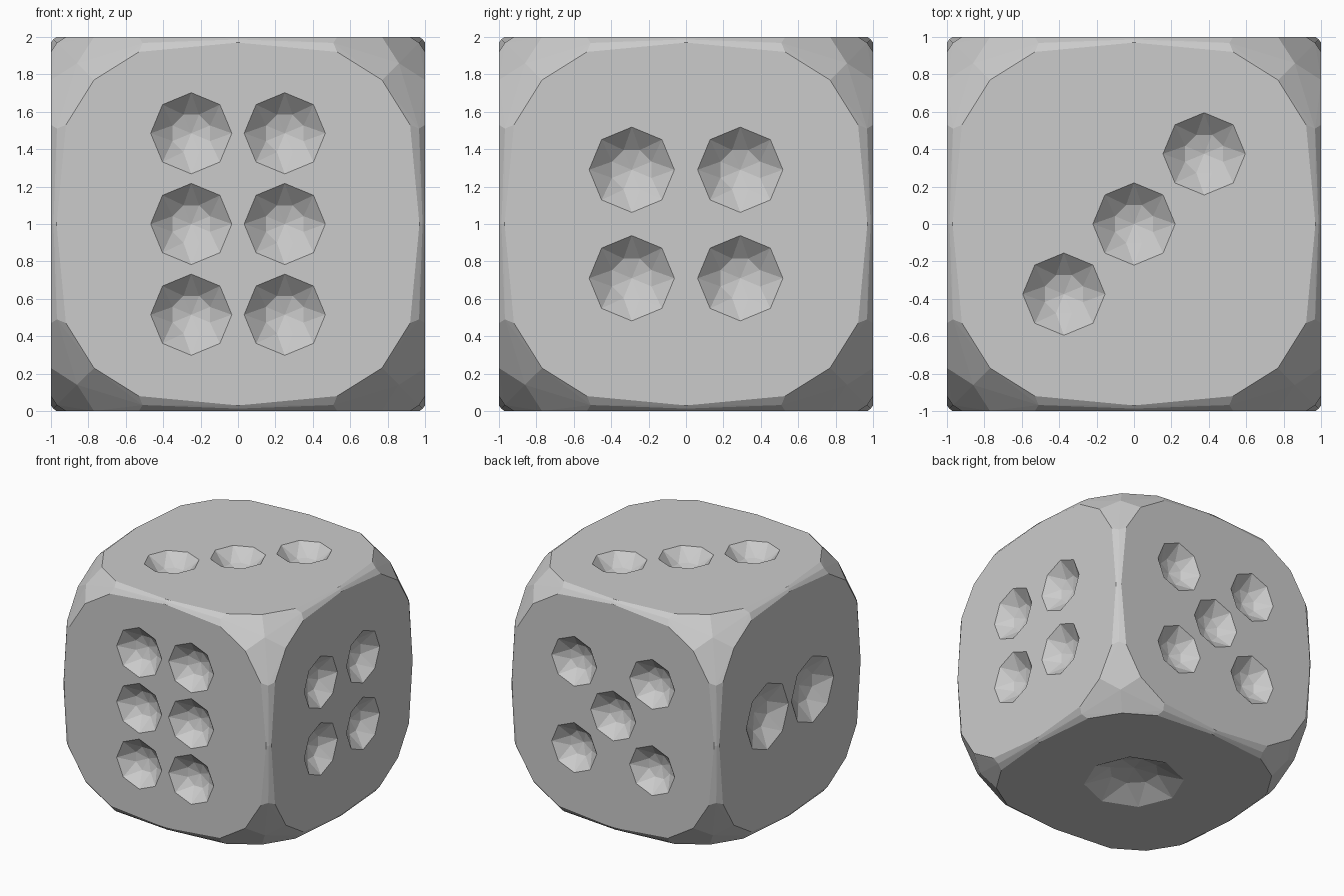
import bpy, bmesh
from math import cos, sin, pi
from itertools import permutations, product
from mathutils import Vector

if "Cube" in bpy.data.objects:
    bpy.data.objects.remove(bpy.data.objects["Cube"])


def hull_into(bm, points):
    verts = [bm.verts.new(p) for p in points]
    res = bmesh.ops.convex_hull(bm, input=verts)
    loose = [v for v in verts if v.is_valid and not v.link_faces]
    bmesh.ops.delete(bm, geom=loose, context='VERTS')


def to_object(bm, name):
    bmesh.ops.recalc_face_normals(bm, faces=bm.faces[:])
    mesh = bpy.data.meshes.new(name)
    bm.to_mesh(mesh)
    bm.free()
    obj = bpy.data.objects.new(name, mesh)
    bpy.context.collection.objects.link(obj)
    return obj


# Die body: hull of one corner's points mirrored to all corners
corner_points = [
    (0, .97, 1), (.53, .92, 1), (.77, .77, 1),    # flat face outline
    (0, .987, .987), (.51, .968, .968),           # ridge along each edge
    (.86, .86, .86),                              # corner tip
]
points = set()
for p in corner_points:
    for q in permutations(p):
        for s in product((1, -1), repeat=3):
            points.add((q[0] * s[0] + 0.0, q[1] * s[1] + 0.0, q[2] * s[2] + 1))
bm = bmesh.new()
hull_into(bm, sorted(points))
bmesh.ops.dissolve_limit(bm, angle_limit=.005, verts=bm.verts[:], edges=bm.edges[:])
die = to_object(bm, "die_body")

# Pip layout per face: u axis, v axis, outward normal, radius, positions
X, Y, Z = Vector((1, 0, 0)), Vector((0, 1, 0)), Vector((0, 0, 1))
quad = lambda a: [(a, a), (a, -a), (-a, a), (-a, -a)]
faces = [
    (X, Z, -Y, .217, [(u, v) for u in (-.25, .25) for v in (-.485, 0, .485)]),
    (X, Z, Y, .217, quad(.375) + [(0, 0)]),
    (Y, Z, X, .228, quad(.29)),
    (Y, Z, -X, .29, [(-.31, 0), (.31, 0)]),
    (X, Y, Z, .22, [(-.375, -.375), (0, 0), (.375, .375)]),
    (X, Y, -Z, .395, [(0, 0)]),
]

# Faceted octagonal dish cutters
bm = bmesh.new()
for u, v, n, r, spots in faces:
    for a, b in spots:
        c = Z + n + u * a + v * b
        dish = [c - n * .13]
        for i in range(8):
            t = i * pi / 4
            rim = (u * cos(t) + v * sin(t)) * r
            t += pi / 8
            inner = (u * cos(t) + v * sin(t)) * r * .5
            dish += [c + rim, c + rim + n * .1, c + inner - n * .1]
        hull_into(bm, dish)
cutter = to_object(bm, "pip_cutter")
cutter.hide_render = True

# Carve the pips
mod = die.modifiers.new("pips", 'BOOLEAN')
mod.operation = 'DIFFERENCE'
mod.solver = 'EXACT'
mod.object = cutter
bpy.context.view_layer.objects.active = die
die.select_set(True)
bpy.ops.object.modifier_apply(modifier=mod.name)
bpy.data.objects.remove(cutter)
